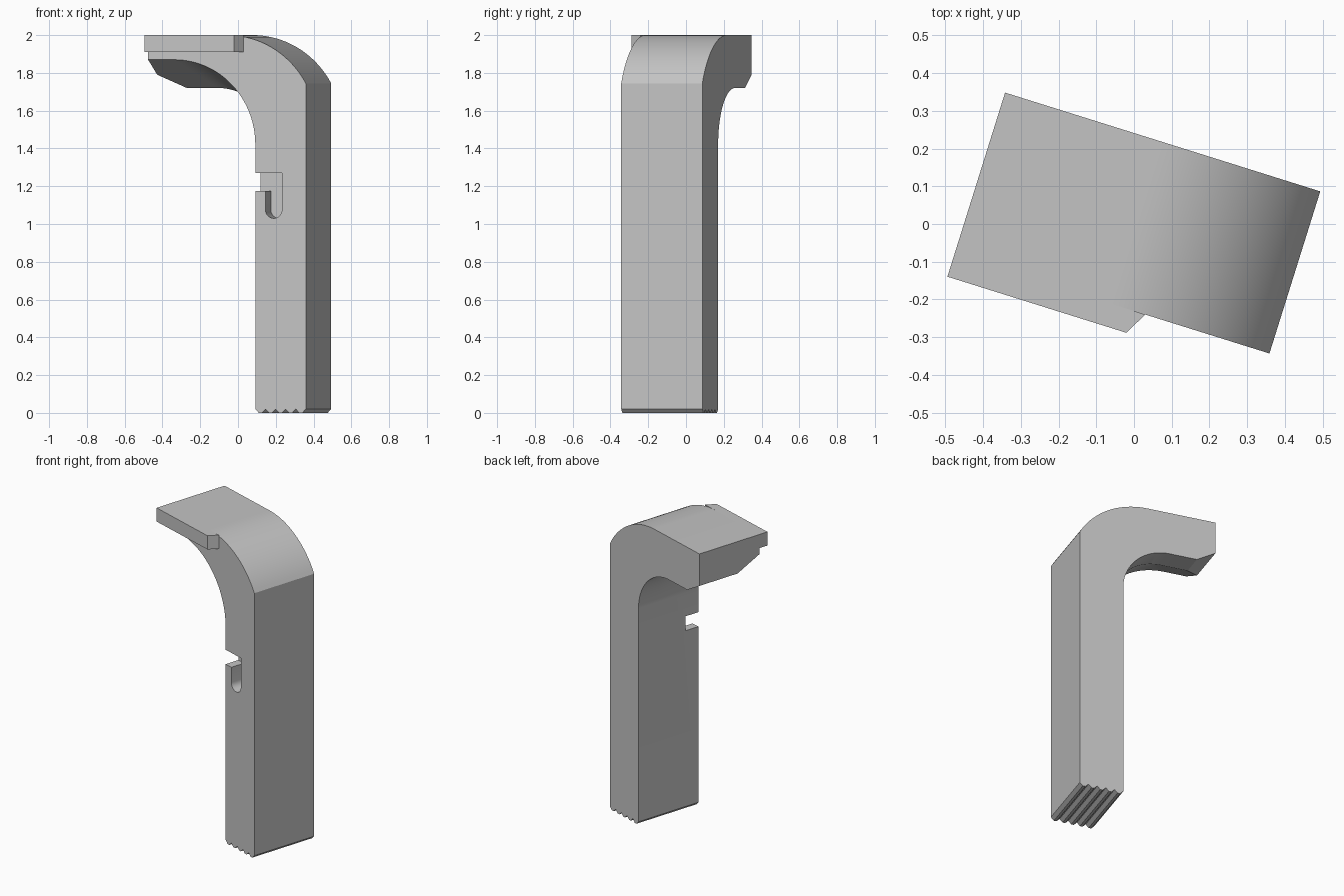
import bpy, bmesh
from math import sin, cos, pi, radians, asin
from mathutils import Matrix

old = bpy.data.objects.get("Cube")
if old:
    bpy.data.objects.remove(old, do_unlink=True)

TURN = Matrix.Rotation(radians(-17.4), 4, 'Z')
INNER, OUTER, TIP = 0.165, 0.445, -0.43      # post faces and arm end
FRONT, BACK = -0.22, 0.23                    # depth of the main body

grey = bpy.data.materials.new("plain_grey")
grey.use_nodes = True
grey.diffuse_color = (0.55, 0.55, 0.55, 1)
grey.node_tree.nodes["Principled BSDF"].inputs["Base Color"].default_value = (0.55, 0.55, 0.55, 1)


def loft(name, sections):
    """Closed solid through matching rings of points."""
    bm = bmesh.new()
    rings = [[bm.verts.new(p) for p in ring] for ring in sections]
    n = len(rings[0])
    for a, b in zip(rings, rings[1:]):
        for i in range(n):
            j = (i + 1) % n
            bm.faces.new((a[i], a[j], b[j], b[i]))
    bm.faces.new(rings[0])
    bm.faces.new(rings[-1])
    bmesh.ops.remove_doubles(bm, verts=bm.verts, dist=1e-5)
    bmesh.ops.recalc_face_normals(bm, faces=bm.faces)
    mesh = bpy.data.meshes.new(name)
    bm.to_mesh(mesh)
    bm.free()
    mesh.transform(TURN)
    mesh.materials.append(grey)
    ob = bpy.data.objects.new(name, mesh)
    bpy.context.collection.objects.link(ob)
    return ob


def select(ob):
    bpy.ops.object.select_all(action='DESELECT')
    ob.select_set(True)
    bpy.context.view_layer.objects.active = ob


def body_profile(under):
    """Side outline of post and arm, with the arm underside at height under."""
    pts = []
    # ridged foot
    step = (OUTER - INNER) / 5
    for k in range(5):
        u = INNER + k * step
        pts += [(u, 0.02), (u + 0.35 * step, 0), (u + 0.65 * step, 0)]
    pts.append((OUTER, 0.02))
    # outer shoulder
    r, sweep = 0.5, asin(0.436 / 0.5)
    for k in range(21):
        a = sweep * (1 - k / 20)
        pts.append((OUTER - 0.436 + r * sin(a), 2 - r + r * cos(a)))
    # arm end with lower chamfer
    t = max(0, (1.79 - under) / 0.07)
    pts += [(TIP, 2), (TIP, max(under, 1.79)), (TIP + 0.12 * t, under)]
    # inner curve
    r = under - 1.42
    for k in range(25):
        a = pi / 2 * (1 - k / 24)
        pts.append((INNER - r + r * cos(a), 1.42 + r * sin(a)))
    return pts


# Post and arm: the underside slopes up towards the front
stations = [(FRONT, 1.87), (-0.057, 1.79), (0.085, 1.72), (BACK, 1.72)]
body = loft("post_and_arm", [[(u, v, z) for u, z in body_profile(h)] for v, h in stations])

# Hook-shaped slot cut into the front of the post
left, right = 0.221, 0.313
rad, mid = (right - left) / 2, (left + right) / 2
slot = [(INNER - 0.05, 1.27), (INNER - 0.05, 1.175), (left, 1.175)]
for k in range(17):
    a = pi + pi * k / 16
    slot.append((mid + rad * cos(a), 1.03 + rad + rad * sin(a)))
slot.append((right, 1.27))
cutter = loft("slot_cutter", [[(u, v, z) for u, z in slot] for v in (FRONT - 0.05, -0.125)])
cutter.hide_render = True
select(body)
cut = body.modifiers.new("slot", 'BOOLEAN')
cut.operation = 'DIFFERENCE'
cut.solver = 'EXACT'
cut.object = cutter
bpy.ops.object.modifier_apply(modifier=cut.name)
bpy.data.objects.remove(cutter, do_unlink=True)
bpy.ops.object.shade_smooth_by_angle(angle=radians(20))

# Front lip along the top of the arm, with a slanted end
plan = [(TIP, FRONT), (TIP, -0.281), (0.067, -0.281), (0.1, FRONT)]
loft("front_lip", [[(u, v, z) for u, v in plan] for z in (1.91, 2)])
